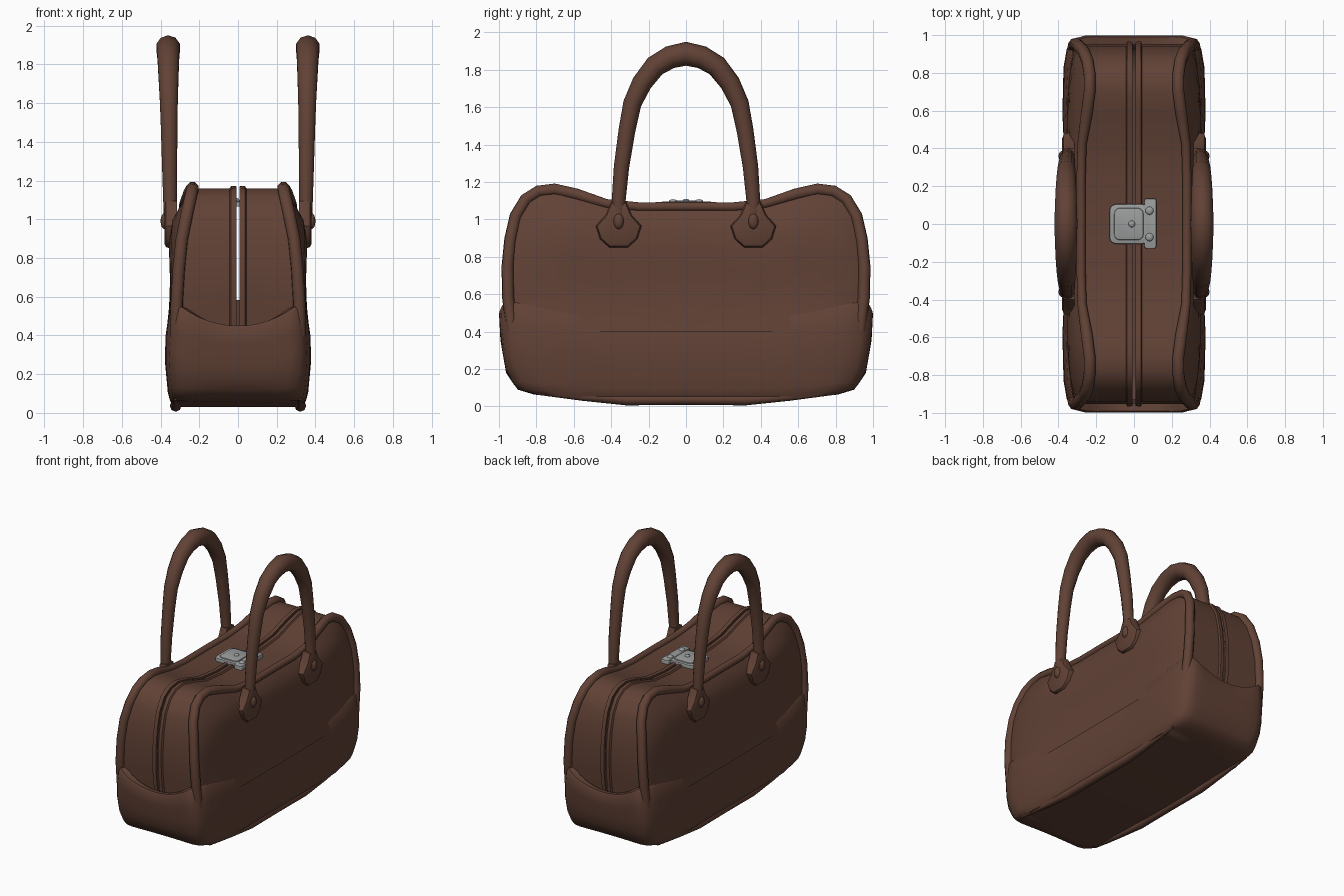
import bpy, bmesh, math
from mathutils import Vector, Matrix

cube = bpy.data.objects.get("Cube")
if cube:
    bpy.data.objects.remove(cube)


def material(name, rgb):
    m = bpy.data.materials.new(name)
    m.use_nodes = True
    m.diffuse_color = (*rgb, 1)
    node = m.node_tree.nodes["Principled BSDF"]
    node.inputs["Base Color"].default_value = (*rgb, 1)
    node.inputs["Roughness"].default_value = 0.6
    return m


LEATHER = material("brown_leather", (0.12, 0.054, 0.036))
METAL = material("grey_metal", (0.33, 0.34, 0.34))


def finish(name, bm, mat, angle=40):
    bmesh.ops.remove_doubles(bm, verts=bm.verts, dist=0.0005)
    bmesh.ops.recalc_face_normals(bm, faces=bm.faces)
    me = bpy.data.meshes.new(name)
    bm.to_mesh(me)
    bm.free()
    me.materials.append(mat)
    me.shade_smooth()
    me.set_sharp_from_angle(angle=math.radians(angle))
    ob = bpy.data.objects.new(name, me)
    bpy.context.collection.objects.link(ob)
    return ob


def loft(name, rows, mat=LEATHER, closed=False, keep=None):
    """Skin a list of point rows; keep(i, centre) can drop faces."""
    bm = bmesh.new()
    grid = [[bm.verts.new(p) for p in row] for row in rows]
    n = len(rows[0])
    for i in range(len(grid) - 1):
        for j in range(n if closed else n - 1):
            k = (j + 1) % n
            quad = [grid[i][j], grid[i][k], grid[i + 1][k], grid[i + 1][j]]
            mid = sum((v.co for v in quad), Vector()) / 4
            if keep is None or keep(i, mid):
                bm.faces.new(quad)
    return finish(name, bm, mat)


def tube(name, points, radii, sides=2):
    cu = bpy.data.curves.new(name, "CURVE")
    cu.dimensions = "3D"
    cu.bevel_depth = 1
    cu.bevel_resolution = sides
    cu.use_fill_caps = True
    sp = cu.splines.new("POLY")
    sp.points.add(len(points) - 1)
    for q, p, r in zip(sp.points, points, radii):
        q.co = (*p, 1)
        q.radius = r
    cu.materials.append(LEATHER)
    ob = bpy.data.objects.new(name, cu)
    bpy.context.collection.objects.link(ob)


def lerp(table, z):
    if z <= table[0][0]:
        return table[0][1]
    for (a, va), (b, vb) in zip(table, table[1:]):
        if z <= b:
            return va + (vb - va) * (z - a) / (b - a)
    return table[-1][1]


# Upper bag outline: y, z and half width at the piping, from top centre to end
half = [(0, 1.1, .28), (.25, 1.098, .28), (.42, 1.115, .275), (.58, 1.165, .25),
        (.7, 1.192, .235), (.8, 1.18, .235), (.88, 1.13, .245), (.94, 1.03, .265),
        (.97, .9, .29), (.985, .75, .305), (.982, .58, .315), (.96, .4, .32)]
outline = [(-y, z, w) for y, z, w in half[:0:-1]] + half


def inset(d):
    out = []
    for i, (y, z, w) in enumerate(outline):
        a, b = outline[max(i - 1, 0)], outline[min(i + 1, len(outline) - 1)]
        t = Vector((b[0] - a[0], b[1] - a[1])).normalized()
        out.append((y + t.y * d, z - t.x * d, w))
    return out


# Gusset over the top and ends, open along the zip
ring = inset(0.032)
zip_foot = 0.56
columns = [[(x(w), y, z) for y, z, w in ring] for x in
           (lambda w: -w, lambda w: -w * .6, lambda w: -.007,
            lambda w: .007, lambda w: w * .6, lambda w: w)]
loft("gusset", columns, keep=lambda i, c: i != 2 or c.z < zip_foot)

# Zip tapes beside the opening
for side, label in ((1, "left"), (-1, "right")):
    rows = []
    for x, d in ((.007, .036), (.009, .022), (.02, .02), (.036, .02), (.044, .034)):
        rows.append([(side * x, y, z) for y, z, w in inset(d)])
    loft(label + "_zip_tape", rows, keep=lambda i, c: c.z > .48)

# Width of the bag by height, shared by the panels and the base
width = [(.03, .33), (.06, .35), (.1, .362), (.27, .378), (.4, .374), (.47, .364),
         (.57, .347), (.7, .35), (.85, .36), (1.0, .355), (1.1, .32)]

for side, label in ((1, "left"), (-1, "right")):
    # Bulging side panel
    rows = []
    for s in (1, .96, .92, .86, .78, .65, .45, .2, 0):
        row = []
        for y, z, w in inset(0.03):
            py, pz = y * s, .4 + (z - .4) * s
            wide = lerp(width, pz)
            row.append((side * (w + (wide - w) * (1 - s ** 8)), py, pz))
        rows.append(row)
    loft(label + "_side_panel", rows)

    # Rolled edge around the panel
    edge = inset(0.031)
    tube(label + "_piping", [(side * w, y, z) for y, z, w in edge],
         [.026 if abs(y) < .5 else .033 for y, z, w in edge])

# Base cover, a rounded rectangle with a dipping top seam
length = [(.03, .74), (.06, .8), (.09, .9), (.17, .96), (.35, .992), (.5, 1.0), (.6, .996)]
perimeter = []
for a, b in (((1, -1), (1, 1)), ((1, 1), (-1, 1)), ((-1, 1), (-1, -1)), ((-1, -1), (1, -1))):
    for k in range(14):
        t = k / 14
        u, v = a[0] + (b[0] - a[0]) * t, a[1] + (b[1] - a[1]) * t
        r = (abs(u) ** 12 + abs(v) ** 12) ** (1 / 12)
        perimeter.append((u / r, v / r))


def base_row(f, shrink=0, flat=1):
    row = []
    for u, v in perimeter:
        x, y = abs(u) * .36, abs(v) * .98
        seam = min(.45 + .12 * (x / .34) ** 2, .47 + .17 * max(y - .4, 0), .57)
        foot = .03 + .05 * max(y - .32, 0)
        z = foot + (seam - foot) * f
        tuck = shrink + (.01 * f if y < .42 else 0)
        row.append((u * (lerp(width, z) - tuck) * flat, v * (lerp(length, z) - shrink), z))
    return row


loft("base_cover", [base_row(0, flat=0), base_row(0), base_row(.06), base_row(.14),
                    base_row(.3), base_row(.5), base_row(.75), base_row(.97),
                    base_row(1, .008), base_row(.98, .05)], closed=True)


def plate(name, shape, place, thick, mat, bevel):
    """Extrude a flat outline upward in its own frame, then soften its top rim."""
    bm = bmesh.new()
    bottom = bm.faces.new([bm.verts.new((a, b, 0)) for a, b in shape])
    ext = bmesh.ops.extrude_face_region(bm, geom=[bottom])
    top = [v for v in ext["geom"] if isinstance(v, bmesh.types.BMVert)]
    bmesh.ops.translate(bm, verts=top, vec=(0, 0, thick))
    rim = [e for e in bm.edges if all(v in top for v in e.verts)]
    bmesh.ops.bevel(bm, geom=rim, offset=bevel, segments=2, affect="EDGES", profile=.5)
    bm.transform(place)
    return finish(name, bm, mat)


def stud(name, place, size, mat):
    bm = bmesh.new()
    bmesh.ops.create_uvsphere(bm, u_segments=12, v_segments=8, radius=1)
    bm.transform(place @ Matrix.Diagonal((*size, 1)))
    finish(name, bm, mat)


# Handles with their patches and rivets
bow = [(.36, .96, .034), (.36, 1.1, .037), (.345, 1.28, .041), (.315, 1.48, .045),
       (.287, 1.62, .049), (.235, 1.73, .054), (.165, 1.82, .058), (.085, 1.867, .061)]
arch = bow + [(0, 1.886, .064)] + [(-y, z, r) for y, z, r in bow[::-1]]
patch = [(.04, .13), (.07, .06), (.122, 0), (.1, -.07), (.05, -.115)]
patch += [(-a, b) for a, b in patch[::-1]]
for side, label in ((1, "left"), (-1, "right")):
    tube(label + "_handle", [(side * (.35 + .012 * (z - 1)), y, z) for y, z, r in arch],
         [r for y, z, r in arch], 3)
    face_out = Matrix(((0, 0, side, 0), (1, 0, 0, 0), (0, 1, 0, 0), (0, 0, 0, 1)))
    for y, end in ((-.36, "front"), (.36, "back")):
        at = Matrix.Translation((side * .315, y, .965)) @ face_out
        plate(f"{label}_{end}_handle_patch", patch, at, .065, LEATHER, .025)
        stud(f"{label}_{end}_rivet", Matrix.Translation((side * .378, y, .99)),
             (.022, .028, .042), LEATHER)

    # Rolled edge under the base
    path = [(-.8, .075, .012), (-.55, .052, .022), (-.32, .036, .03), (0, .038, .03),
            (.32, .036, .03), (.55, .052, .022), (.8, .075, .012)]
    tube(label + "_bottom_piping", [(side * .322, y, z) for y, z, r in path],
         [r for y, z, r in path])


# Clasp on the top
def rounded(x0, x1, y0, y1, r):
    pts = []
    for i, (cx, cy) in enumerate(((x1 - r, y1 - r), (x0 + r, y1 - r), (x0 + r, y0 + r), (x1 - r, y0 + r))):
        for k in range(4):
            a = math.pi / 2 * (i + k / 3)
            pts.append((cx + r * math.cos(a), cy + r * math.sin(a)))
    return pts


lift = Matrix.Translation((0, 0, 1.066))
plate("clasp_plate", rounded(-.13, .08, -.105, .105, .035), lift, .026, METAL, .006)
plate("clasp_cover", rounded(-.105, .05, -.085, .085, .03), lift, .034, METAL, .006)
plate("clasp_hinge", rounded(.055, .118, -.13, .135, .012), lift, .03, METAL, .005)
for y, label in ((-.07, "front"), (.07, "back")):
    stud(label + "_clasp_rivet", Matrix.Translation((.082, y, 1.096)), (.022, .022, .012), METAL)
stud("clasp_button", Matrix.Translation((-.012, 0, 1.1)), (.018, .018, .01), METAL)
